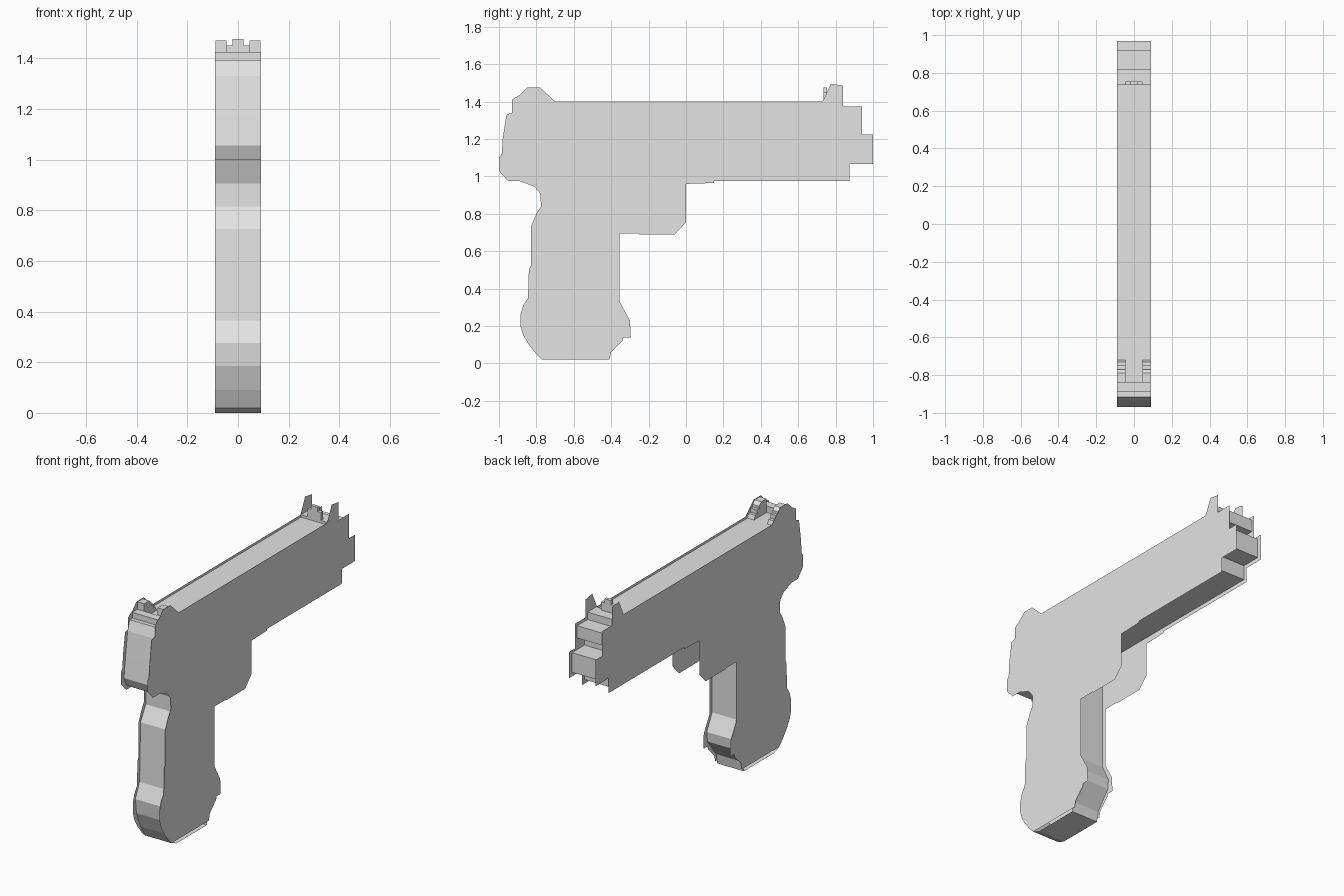
import bpy
import bmesh

# Remove the default object
default_cube = bpy.data.objects.get("Cube")
if default_cube:
    bpy.data.objects.remove(default_cube, do_unlink=True)

UNIT = 0.01          # profiles are written in hundredths
HALF_WIDTH = 9       # half the thickness of the whole body

# The single flat colour
grey = bpy.data.materials.new("plain_grey")
grey.use_nodes = True
grey.diffuse_color = (0.77, 0.77, 0.77, 1)
grey.node_tree.nodes["Principled BSDF"].inputs["Base Color"].default_value = grey.diffuse_color


def finish(bm, name):
    """Turn a bmesh into a flat shaded, coloured object."""
    bm.normal_update()
    mesh = bpy.data.meshes.new(name)
    bm.to_mesh(mesh)
    bm.free()
    mesh.materials.append(grey)
    obj = bpy.data.objects.new(name, mesh)
    bpy.context.collection.objects.link(obj)
    return obj


def outline(bm, profile, x):
    """Place the vertices of a side profile at the given x."""
    return [bm.verts.new((x * UNIT, y * UNIT, z * UNIT)) for y, z in profile]


def make_plate(name, profile, x):
    """Thin flat side sheet facing away from the middle."""
    bm = bmesh.new()
    verts = outline(bm, profile, x)
    bm.faces.new(verts[::-1] if x > 0 else verts)
    bm.normal_update()  # the normal is needed for a correct concave fill
    bmesh.ops.triangulate(bm, faces=bm.faces[:], ngon_method='EAR_CLIP')
    return finish(bm, name)


def make_prism(name, profile, x_low, x_high, capped=True):
    """Profile stretched across x, either solid or as an open ribbon."""
    bm = bmesh.new()
    low = outline(bm, profile, x_low)
    high = outline(bm, profile, x_high)
    for i in range(len(profile)):
        j = (i + 1) % len(profile)
        bm.faces.new((low[i], high[i], high[j], low[j]))
    if capped:
        bm.faces.new(low)
        bm.faces.new(high[::-1])
    return finish(bm, name)


# Side plate outline, running clockwise from the rear sight
plate_top = [(-78, 147.5), (-70, 140), (73, 140), (77.5, 149.5), (84, 148.5)]
plate_muzzle = [(84, 137.5), (94, 137.5), (94, 122.5), (100, 122.5),
                (100, 106.5), (87.5, 106.5), (87.5, 97.5)]
plate_guard = [(15, 97.5), (15, 96.5), (0, 96), (0, 75.5), (-6, 69),
               (-25, 69), (-25, 69.5), (-35.5, 69.5)]
plate_grip_front = [(-35.5, 33), (-30, 23), (-29.5, 14), (-33.5, 14), (-34, 12),
                    (-40, 6), (-41, 2)]
plate_grip_back = [(-77, 2), (-80, 5), (-84, 10), (-87, 15), (-88.5, 20),
                   (-88.5, 26), (-87, 31), (-84.5, 35), (-84, 50), (-83, 52),
                   (-83, 73), (-80, 80), (-77.5, 84), (-78, 91), (-81, 94.5)]
plate_rear = [(-89, 97.5), (-95, 97.5), (-100, 103), (-100, 110), (-98.5, 112),
              (-98, 120), (-96, 133), (-93, 134), (-93, 141), (-89, 143.5),
              (-85, 147.5)]
plate_profile = (plate_top + plate_muzzle + plate_guard
                 + plate_grip_front + plate_grip_back + plate_rear)

for side, name in ((1, "left_side_plate"), (-1, "right_side_plate")):
    make_plate(name, plate_profile, side * HALF_WIDTH)

# Inner ribbon between the plates: slide, muzzle steps, grip and rear
core_top = [(-89, 139), (-89, 142.5), (-84, 142.5), (-84, 138.5),
            (73.5, 138.5), (73.5, 140), (82, 140)]
core_muzzle = [(82, 135.5), (92, 135.5), (92, 128), (85, 128), (85, 121),
               (97, 121), (97, 109), (85, 109), (85, 100)]
core_grip = [(-38, 100), (-38, 33), (-33, 23), (-33.5, 17), (-42, 6), (-43, 0),
             (-72, 0), (-77, 2), (-81, 9), (-85, 18.5), (-86, 27.5),
             (-82, 36.5), (-81, 72.5), (-76, 81.5), (-76, 90.5)]
core_rear = [(-80, 100), (-94.5, 100), (-97, 105.5), (-95.5, 118),
             (-93.5, 133), (-91.5, 139)]
make_prism("inner_frame", core_top + core_muzzle + core_grip + core_rear,
           -HALF_WIDTH, HALF_WIDTH, capped=False)

# Rear sight: two stepped lugs with a notch between them
lug_profile = [(-84, 147), (-79, 147), (-77, 145), (-77, 143.5), (-75, 143.5),
               (-75, 141), (-73, 141), (-72, 138.5), (-84, 138.5)]
make_prism("left_rear_sight", lug_profile, 4.5, 8.9)
make_prism("right_rear_sight", lug_profile, -8.9, -4.5)

# Front sight: wide foot with a narrow post
for name, half, top in (("front_sight_foot", 4.5, 145), ("front_sight_post", 2.2, 147.5)):
    make_prism(name, [(73.5, top), (75.5, top), (75.5, 138.5), (73.5, 138.5)], -half, half)
